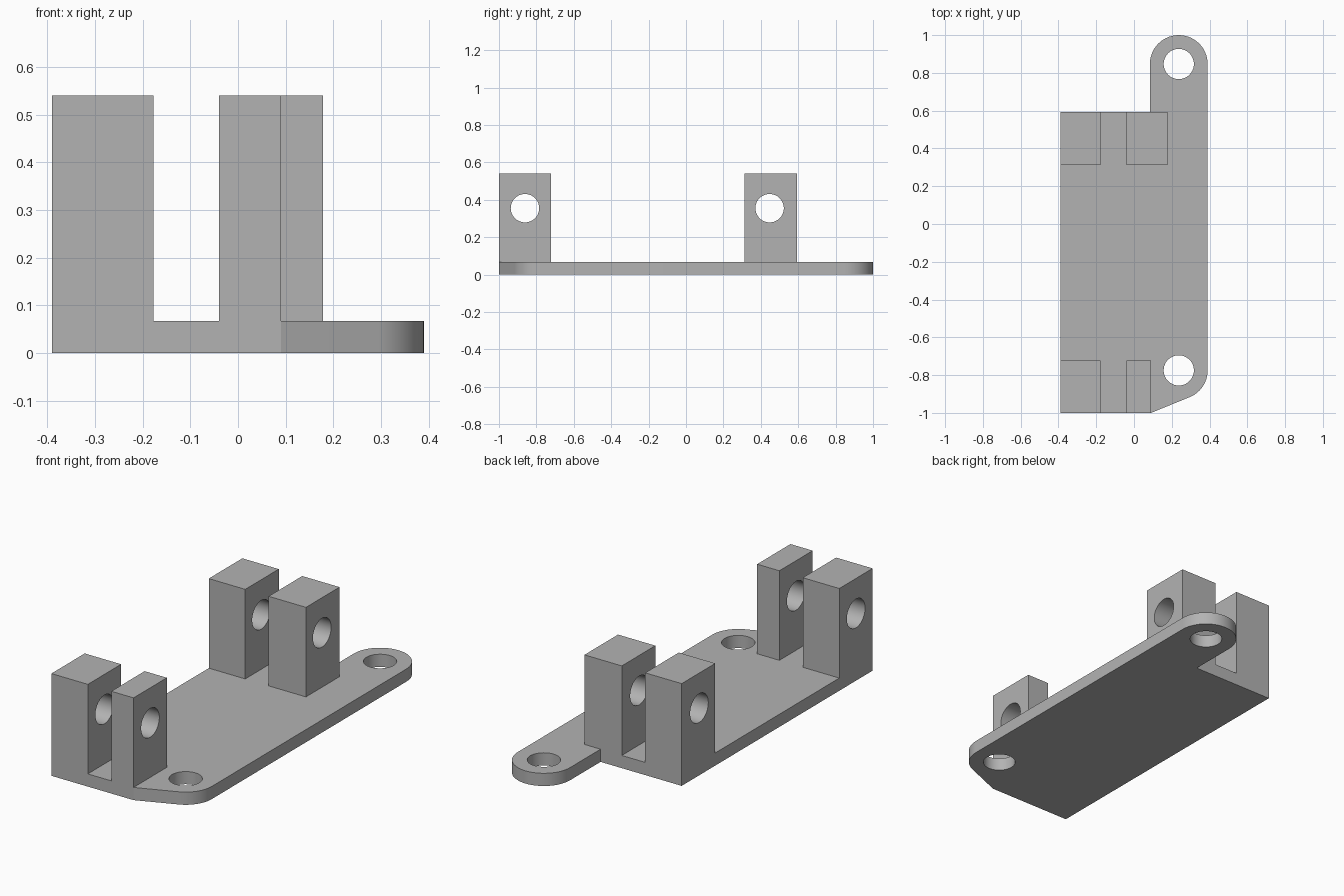
import bpy
import bmesh
from math import cos, sin, pi, radians
from mathutils import Matrix, Vector

if "Cube" in bpy.data.objects:
    bpy.data.objects.remove(bpy.data.objects["Cube"], do_unlink=True)

THICK, TOP = 0.067, 0.54
HALF_W, BACK = 0.39, 0.593
LUG_X, LUG_R, HOLE_R = 0.237, 0.153, 0.08
LUG_BACK, LUG_FRONT = 0.847, -0.775

grey = bpy.data.materials.new("plain_grey")
grey.use_nodes = True
colour = (0.45, 0.45, 0.45, 1)
grey.diffuse_color = colour
grey.node_tree.nodes["Principled BSDF"].inputs["Base Color"].default_value = colour


def make_object(name, bm):
    bmesh.ops.recalc_face_normals(bm, faces=bm.faces)
    mesh = bpy.data.meshes.new(name)
    bm.to_mesh(mesh)
    bm.free()
    mesh.materials.append(grey)
    obj = bpy.data.objects.new(name, mesh)
    bpy.context.collection.objects.link(obj)
    return obj


def prism(name, outline, z0, z1):
    bm = bmesh.new()
    face = bm.faces.new([bm.verts.new((x, y, z0)) for x, y in outline])
    ext = bmesh.ops.extrude_face_region(bm, geom=[face])
    verts = [g for g in ext["geom"] if isinstance(g, bmesh.types.BMVert)]
    bmesh.ops.translate(bm, verts=verts, vec=(0, 0, z1 - z0))
    return make_object(name, bm)


def cylinder(name, centre, radius, depth, axis):
    turn = Vector((0, 0, 1)).rotation_difference(Vector(axis)).to_matrix().to_4x4()
    bm = bmesh.new()
    bmesh.ops.create_cone(bm, cap_ends=True, segments=48, radius1=radius, radius2=radius,
                          depth=depth, matrix=Matrix.Translation(centre) @ turn)
    return make_object(name, bm)


def arc(cy, start, end, steps):
    angles = [radians(start + (end - start) * i / steps) for i in range(steps + 1)]
    return [(LUG_X + LUG_R * cos(a), cy + LUG_R * sin(a)) for a in angles]


def combine(target, other, operation):
    mod = target.modifiers.new(operation.lower(), "BOOLEAN")
    mod.operation, mod.solver, mod.object = operation, "EXACT", other
    bpy.context.view_layer.objects.active = target
    bpy.ops.object.modifier_apply(modifier=mod.name)
    bpy.data.objects.remove(other, do_unlink=True)


# Base plate with a rounded front corner and a rounded back lug
outline = [(-HALF_W, -1), (0.09, -1)]
outline += arc(LUG_FRONT, -68, 0, 12)
outline += arc(LUG_BACK, 0, 180, 28)
outline += [(LUG_X - LUG_R, BACK), (-HALF_W, BACK)]
bracket = prism("hinge_bracket", outline, 0, THICK)

# Two pairs of upright posts, fused to the plate
for x0, x1, y0, y1 in [(-HALF_W, -0.177, -1, -0.722), (-0.04, 0.09, -1, -0.722),
                       (-HALF_W, -0.177, 0.313, BACK), (-0.04, 0.178, 0.313, BACK)]:
    post = prism("post", [(x0, y0), (x1, y0), (x1, y1), (x0, y1)], THICK / 2, TOP)
    combine(bracket, post, "UNION")

# Pin holes through the posts and screw holes through the plate
for y in (-0.861, 0.447):
    combine(bracket, cylinder("pin_cutter", (0, y, 0.355), 0.076, 2, (1, 0, 0)), "DIFFERENCE")
for y in (LUG_FRONT, LUG_BACK):
    combine(bracket, cylinder("screw_cutter", (LUG_X, y, 0), HOLE_R, 1, (0, 0, 1)), "DIFFERENCE")

bpy.ops.object.select_all(action="DESELECT")
bracket.select_set(True)
bpy.context.view_layer.objects.active = bracket
bpy.ops.object.shade_smooth_by_angle(angle=radians(20))
